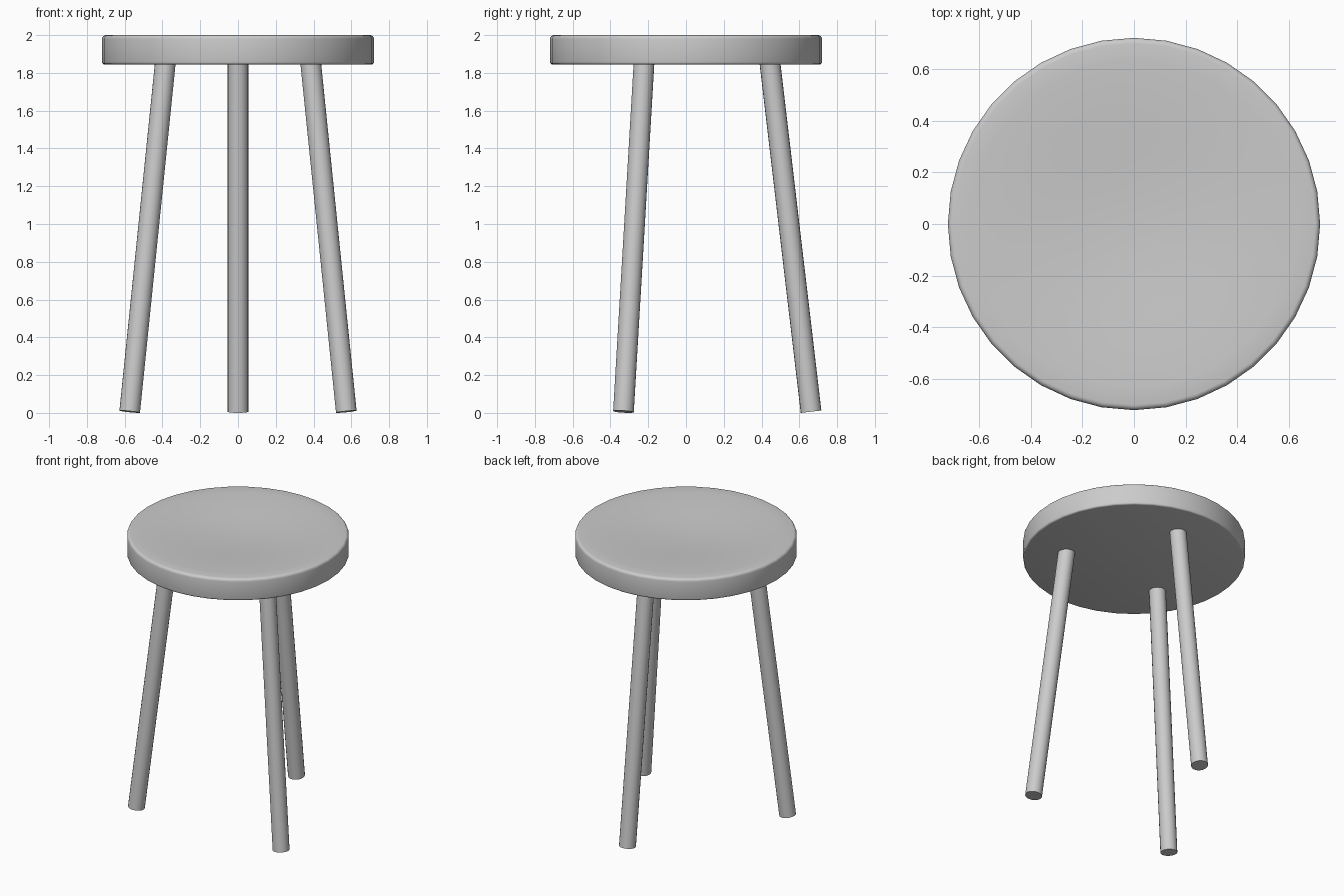
import bpy, bmesh
from math import pi, cos, sin, radians
from mathutils import Vector, Matrix

if "Cube" in bpy.data.objects:
    bpy.data.objects.remove(bpy.data.objects["Cube"])

R, SEAT_TOP, SEAT_BOTTOM = 0.72, 2.0, 1.845
DISH = 0.03


def finish(name, bm):
    bmesh.ops.recalc_face_normals(bm, faces=bm.faces)
    mesh = bpy.data.meshes.new(name)
    bm.to_mesh(mesh)
    bm.free()
    obj = bpy.data.objects.new(name, mesh)
    bpy.context.collection.objects.link(obj)
    bpy.ops.object.select_all(action='DESELECT')
    obj.select_set(True)
    bpy.context.view_layer.objects.active = obj
    bpy.ops.object.shade_smooth_by_angle(angle=radians(40))
    return obj


def lathe(name, profile, sides):
    bm = bmesh.new()
    verts = [bm.verts.new((0, r, z)) for r, z in profile]
    edges = [bm.edges.new(pair) for pair in zip(verts, verts[1:])]
    bmesh.ops.spin(bm, geom=verts + edges, axis=(0, 0, 1), cent=(0, 0, 0),
                   steps=sides, angle=2 * pi)
    bmesh.ops.remove_doubles(bm, verts=bm.verts, dist=1e-4)
    return finish(name, bm)


def leg(name, foot, top, radius=0.055, sides=20):
    axis = top - foot
    bm = bmesh.new()
    bmesh.ops.create_cone(bm, cap_ends=True, segments=sides, radius1=radius,
                          radius2=radius, depth=axis.length)
    rot = axis.to_track_quat('Z', 'Y').to_matrix().to_4x4()
    bm.transform(Matrix.Translation((foot + top) / 2) @ rot)
    return finish(name, bm)


# Seat: shallow dished top, rounded rims, flat underside
rim = R - 0.02
profile = [(rim * i / 10, SEAT_TOP - DISH * (1 + cos(pi * i / 10)) / 2)
           for i in range(11)]
for i in range(1, 5):
    a = pi / 2 * i / 4
    profile.append((rim + 0.02 * sin(a), SEAT_TOP - 0.02 + 0.02 * cos(a)))
for i in range(4):
    a = pi / 2 * i / 3
    profile.append((R - 0.012 + 0.012 * cos(a), SEAT_BOTTOM + 0.012 - 0.012 * sin(a)))
profile.append((0, SEAT_BOTTOM))
lathe("seat", profile, 36)

# Three splayed legs, evenly spaced, one at the back
for name, deg in (("back_leg", 90), ("front_left_leg", 210), ("front_right_leg", 330)):
    d = Vector((cos(radians(deg)), sin(radians(deg)), 0))
    leg(name, d * 0.662 + Vector((0, 0, 0.0065)), d * 0.44 + Vector((0, 0, 1.89)))
